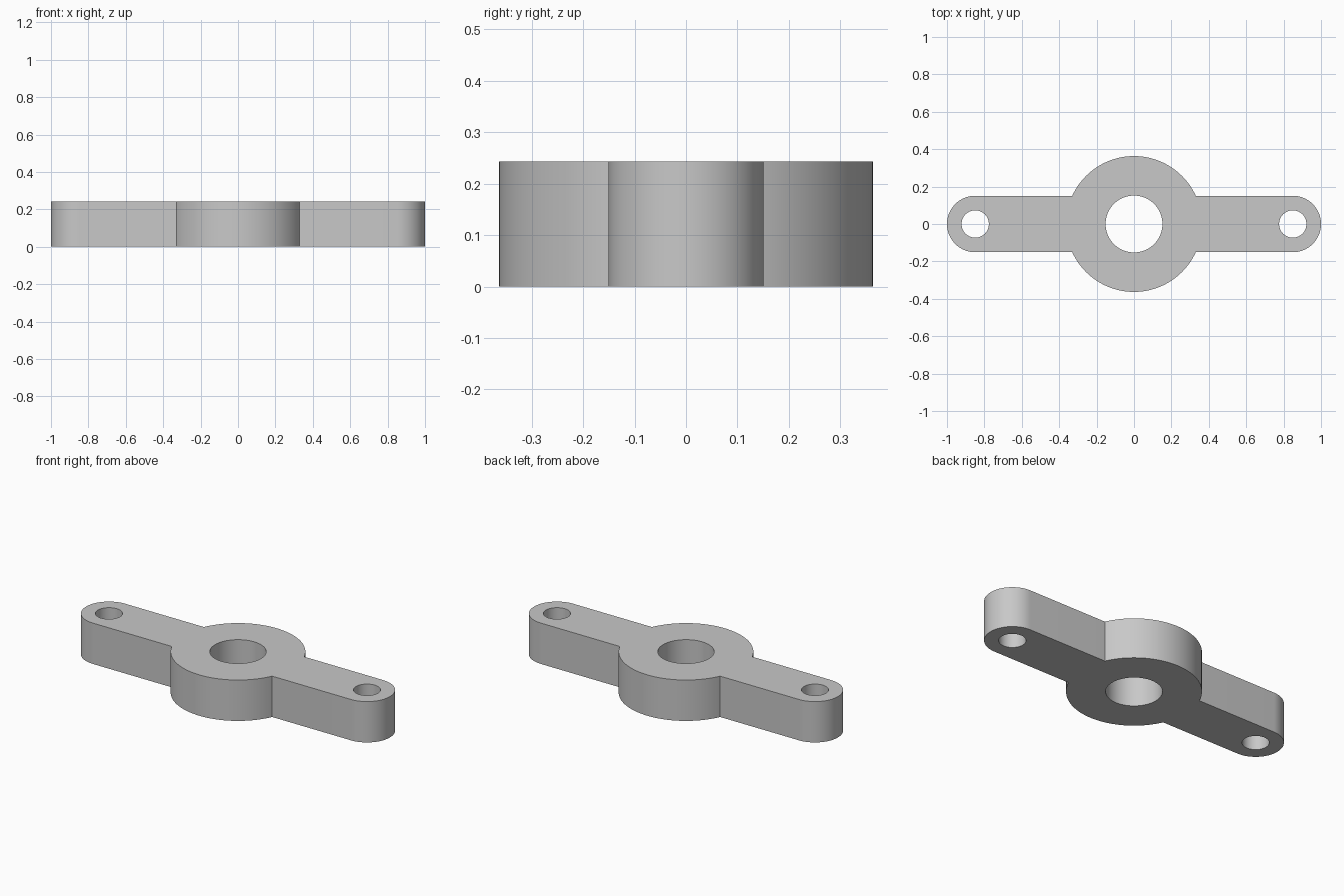
import bpy
import bmesh
from math import asin, cos, sin, pi, sqrt

cube = bpy.data.objects.get("Cube")
if cube:
    bpy.data.objects.remove(cube, do_unlink=True)

HEIGHT = 0.243
HUB_R, BORE_R = 0.363, 0.152
ARM_R, PIN_R = 0.151, 0.073
PIN_X = 1 - ARM_R


def arc(cx, radius, start, end, steps):
    """Points along an arc centred on the x axis, both ends included."""
    angles = [start + (end - start) * i / steps for i in range(steps + 1)]
    return [(cx + radius * cos(a), radius * sin(a)) for a in angles]


def circle(cx, radius, steps=64):
    return arc(cx, radius, 0, 2 * pi, steps)[:-1]


def add_loop(bm, points):
    verts = [bm.verts.new((x, y, 0)) for x, y in points]
    for i, v in enumerate(verts):
        bm.edges.new((verts[i - 1], v))


# Outline: rounded arm ends joined to the hub arcs
join = asin(ARM_R / HUB_R)
outline = (arc(PIN_X, ARM_R, -pi / 2, pi / 2, 40)
           + arc(0, HUB_R, join, pi - join, 64)
           + arc(-PIN_X, ARM_R, pi / 2, 3 * pi / 2, 40)
           + arc(0, HUB_R, pi + join, 2 * pi - join, 64))

# Plate face with a centre bore and two pin holes, raised to full thickness
bm = bmesh.new()
add_loop(bm, outline)
add_loop(bm, circle(0, BORE_R))
for side in (-1, 1):
    add_loop(bm, circle(side * PIN_X, PIN_R))
bmesh.ops.triangle_fill(bm, edges=bm.edges[:], use_beauty=True, normal=(0, 0, 1))
raised = bmesh.ops.extrude_face_region(bm, geom=bm.faces[:], use_keep_orig=True)
top = [g for g in raised["geom"] if isinstance(g, bmesh.types.BMVert)]
bmesh.ops.translate(bm, verts=top, vec=(0, 0, HEIGHT))
bmesh.ops.recalc_face_normals(bm, faces=bm.faces[:])

mesh = bpy.data.meshes.new("hub_lever")
bm.to_mesh(mesh)
bm.free()
lever = bpy.data.objects.new("hub_lever", mesh)
bpy.context.collection.objects.link(lever)

# Plain grey finish
grey = bpy.data.materials.new("light_grey")
grey.use_nodes = True
colour = (0.58, 0.58, 0.58, 1)
grey.diffuse_color = colour
grey.node_tree.nodes["Principled BSDF"].inputs["Base Color"].default_value = colour
mesh.materials.append(grey)

# Smooth curved walls, sharp rims
bpy.ops.object.select_all(action="DESELECT")
lever.select_set(True)
bpy.context.view_layer.objects.active = lever
bpy.ops.object.shade_smooth_by_angle(angle=pi / 6)
